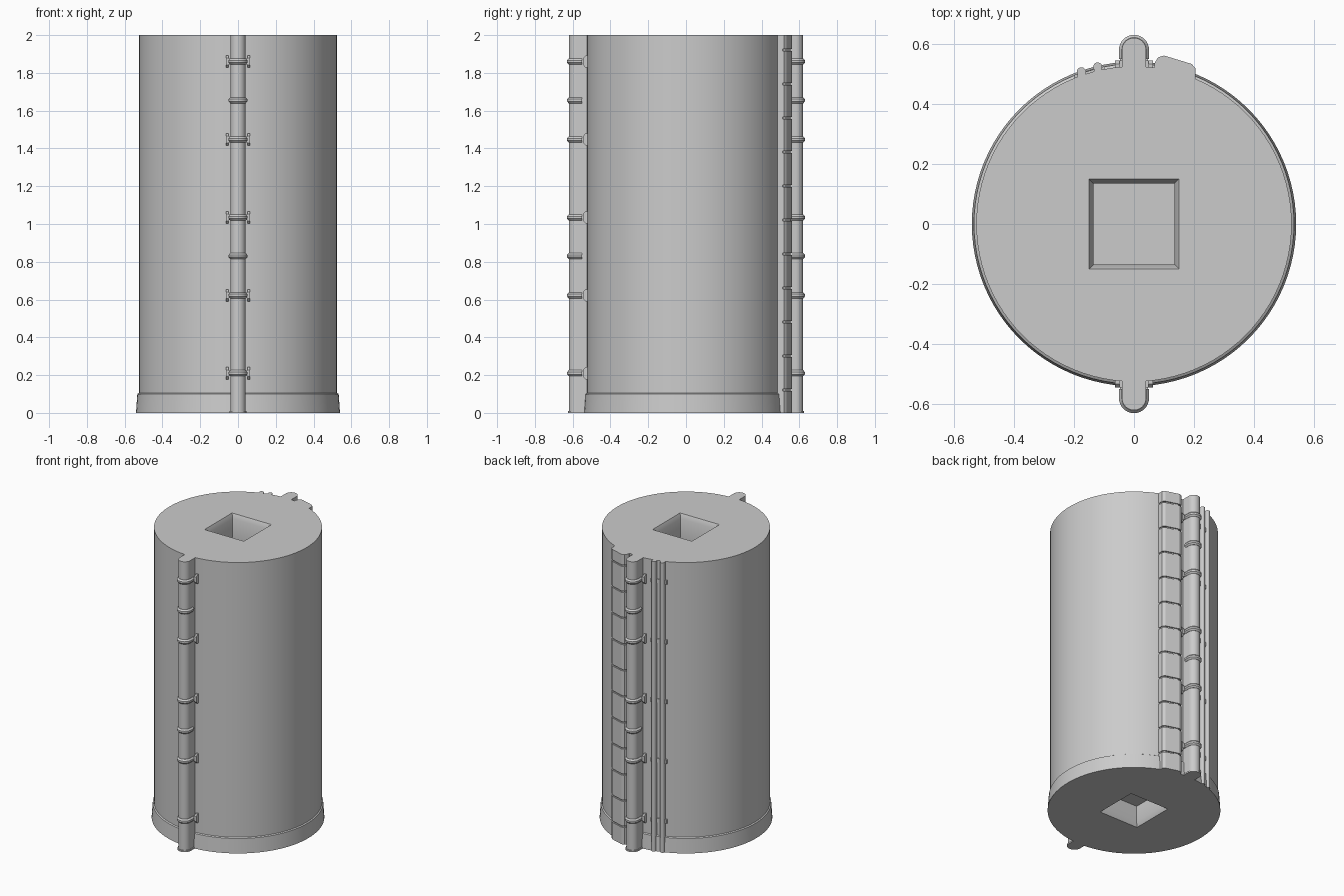
import bpy, bmesh
from math import sin, cos, pi, radians

if "Cube" in bpy.data.objects:
    bpy.data.objects.remove(bpy.data.objects["Cube"], do_unlink=True)

grey = bpy.data.materials.new("plain_grey")
grey.use_nodes = True
colour = (0.6, 0.6, 0.6, 1)
grey.diffuse_color = colour
grey.node_tree.nodes["Principled BSDF"].inputs["Base Color"].default_value = colour


def loft(name, *stacks):
    """Each stack is a list of (outline, z) rings joined into a closed solid."""
    bm = bmesh.new()
    for stack in stacks:
        rings = [[bm.verts.new((x, y, z)) for x, y in pts] for pts, z in stack]
        for a, b in zip(rings, rings[1:]):
            for i in range(len(a)):
                j = (i + 1) % len(a)
                bm.faces.new((a[i], a[j], b[j], b[i]))
        bm.faces.new(rings[0])
        bm.faces.new(rings[-1])
    bmesh.ops.recalc_face_normals(bm, faces=bm.faces)
    me = bpy.data.meshes.new(name)
    bm.to_mesh(me)
    bm.free()
    me.shade_smooth()
    me.set_sharp_from_angle(angle=radians(30))
    me.materials.append(grey)
    ob = bpy.data.objects.new(name, me)
    bpy.context.collection.objects.link(ob)
    return ob


def circle(r, n=96, cx=0, cy=0):
    return [(cx + r * cos(2 * pi * i / n), cy + r * sin(2 * pi * i / n)) for i in range(n)]


def square(h):
    return [(h * x / max(abs(x), abs(y)), h * y / max(abs(x), abs(y))) for x, y in circle(1)]


def rect(x0, x1, y0, y1):
    return [(x0, y0), (x1, y0), (x1, y1), (x0, y1)]


def rail_outline(side, grow=0, root=0.5):
    """Rounded rail section standing off the body on the front or back."""
    r = 0.04 + grow
    arc = [(r * cos(pi * i / 16), 0.58 + r * sin(pi * i / 16)) for i in range(17)]
    return [(x, side * y) for x, y in [(r, root)] + arc + [(-r, root)]]


# Body with flared foot and a chamfered square socket in each end
loft("body", [
    (square(0.135), 0.14), (square(0.135), 0.03), (square(0.15), 0),
    (circle(0.54), 0), (circle(0.533), 0.1), (circle(0.525), 0.105),
    (circle(0.525), 2), (square(0.15), 2), (square(0.135), 1.97), (square(0.135), 1.82)])

clamp_heights = [0.21 + 0.4125 * i for i in range(5)]
band_heights = clamp_heights + [0.83, 1.655]

# Front and back rails with bands and clamps
for side, label in ((-1, "front"), (1, "back")):
    slim = rail_outline(side)
    loft(label + "_rail", [(slim, 0), (slim, 2)])
    foot = rail_outline(side, 0.006, 0.54)
    loft(label + "_rail_foot", [(foot, 0), (foot, 0.01)])
    inner, outer = rail_outline(side, 0.001, 0.55), rail_outline(side, 0.01, 0.55)
    loft(label + "_rail_bands", *[
        [(inner, z - 0.016), (outer, z - 0.006), (outer, z + 0.006), (inner, z + 0.016)]
        for z in band_heights])
    y0, y1 = sorted((side * 0.515, side * 0.545))
    parts = []
    for z in clamp_heights:
        bar = rect(-0.055, 0.055, y0, y1)
        parts.append([(bar, z - 0.015), (bar, z + 0.015)])
        for x in (-0.056, 0.056):
            ear = rect(x - 0.007, x + 0.007, y0, y1)
            root = rect(x - 0.007, x + 0.007, *sorted((side * 0.515, side * 0.532)))
            parts.append([(root, z - 0.032), (ear, z - 0.018), (ear, z + 0.018), (root, z + 0.032)])
    loft(label + "_rail_clamps", *parts)

# Segmented cable duct beside the back rail
duct = [(0.068, 0.5), (0.068, 0.535), (0.08, 0.555), (0.1, 0.561),
        (0.192, 0.533), (0.205, 0.518), (0.205, 0.46)]
core = [(0.137 + (x - 0.137) * 0.92, y - 0.008) for x, y in duct]
loft("duct_core", [(core, 0), (core, 2)])
seams = [0] + [0.122 + 0.18 * i for i in range(11)] + [2]
loft("duct_segments", *[
    [(duct, a + (0.005 if a > 0 else 0)), (duct, b - (0.005 if b < 2 else 0))]
    for a, b in zip(seams, seams[1:])])

# Two thin pipes on the other side of the back rail
pipes = ((-0.175, 0.507), (-0.121, 0.523))
for i, (x, y) in enumerate(pipes):
    ring = circle(0.015, 20, x, y)
    web = rect(x - 0.013, x + 0.013, 0.48, y)
    loft("thin_pipe_%d" % (i + 1), [(ring, 0), (ring, 2)], [(web, 0), (web, 2)])

# Low straps holding the thin pipes
strap = [(-0.2, 0.48), (-0.2, 0.496), (-0.098, 0.525), (-0.098, 0.5)]
loft("thin_pipe_straps", *[
    [(strap, z - 0.014), (strap, z + 0.014)] for z in clamp_heights])
